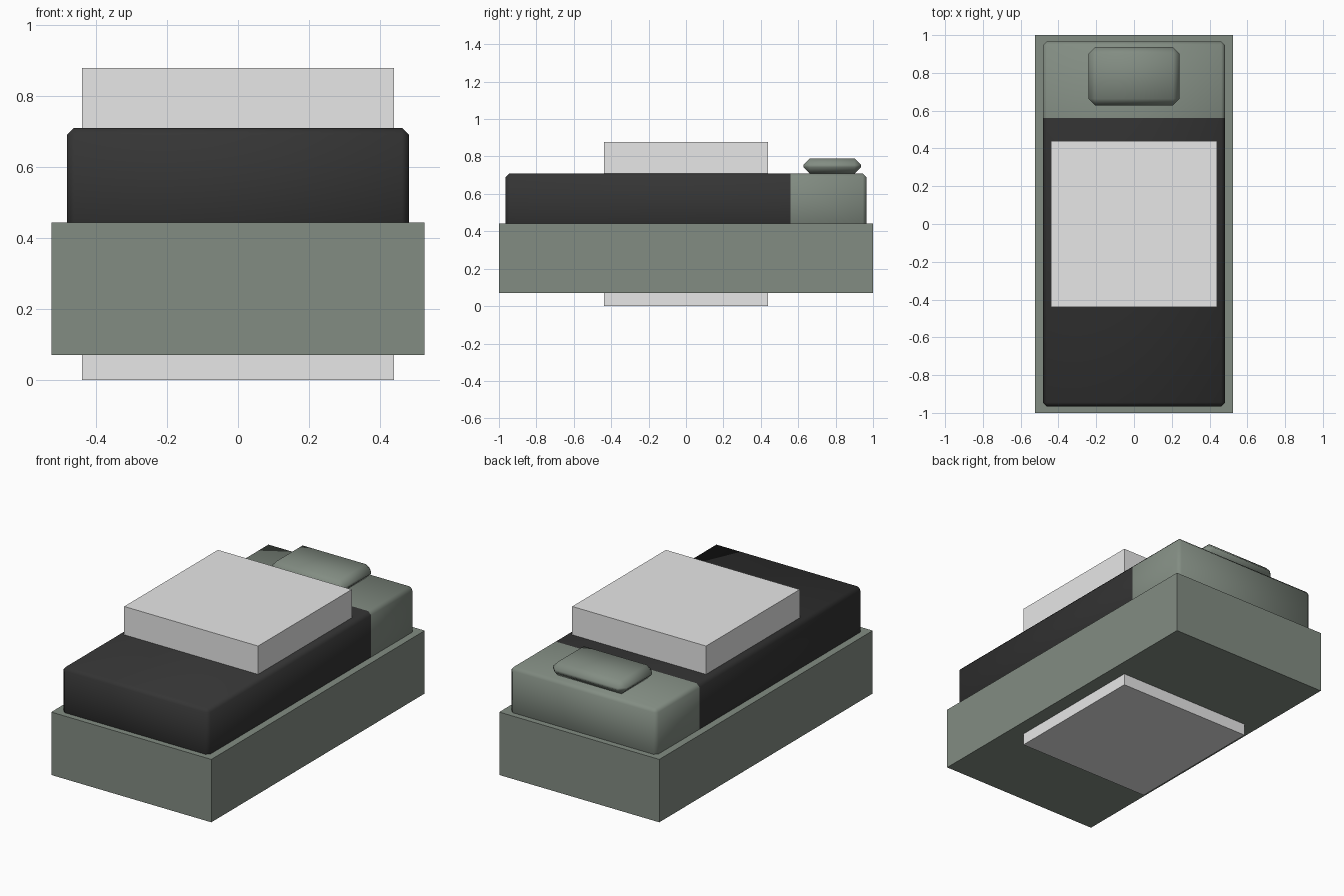
import bpy, bmesh
from mathutils import Vector

if "Cube" in bpy.data.objects:
    bpy.data.objects.remove(bpy.data.objects["Cube"])


def material(name, rgb):
    m = bpy.data.materials.new(name)
    m.diffuse_color = (*rgb, 1)
    m.use_nodes = True
    m.node_tree.nodes["Principled BSDF"].inputs["Base Color"].default_value = m.diffuse_color
    return m


SAGE = material("grey_green", (0.225, 0.265, 0.225))
BLACK = material("charcoal", (0.035, 0.035, 0.035))
GREY = material("light_grey", (0.8, 0.8, 0.8))


def box(name, lo, hi, mats, bevel=0, split_y=None):
    """Box between two corners, optionally chamfered and coloured in two along y."""
    lo, hi = Vector(lo), Vector(hi)
    bm = bmesh.new()
    bmesh.ops.create_cube(bm, size=1)
    for v in bm.verts:
        v.co = (lo + hi) / 2 + v.co * (hi - lo)
    if bevel:
        bmesh.ops.bevel(bm, geom=bm.edges[:], offset=bevel, segments=1,
                        affect='EDGES', profile=0.5)
        for f in bm.faces:
            f.smooth = True
    if split_y is not None:
        bmesh.ops.bisect_plane(bm, geom=bm.verts[:] + bm.edges[:] + bm.faces[:],
                               plane_co=(0, split_y, 0), plane_no=(0, 1, 0))
        for f in bm.faces:
            f.material_index = int(f.calc_center_median().y < split_y)
    bmesh.ops.recalc_face_normals(bm, faces=bm.faces[:])
    me = bpy.data.meshes.new(name)
    bm.to_mesh(me)
    bm.free()
    for m in mats:
        me.materials.append(m)
    ob = bpy.data.objects.new(name, me)
    bpy.context.collection.objects.link(ob)
    return ob


# Bed base
box("bed_base", (-0.525, -1, 0.07), (0.525, 1, 0.443), [SAGE])
# Mattress with the dark blanket covering all but the head end
box("mattress_and_blanket", (-0.482, -0.965, 0.38), (0.482, 0.965, 0.71),
    [SAGE, BLACK], bevel=0.02, split_y=0.56)
# Pillow
box("pillow", (-0.242, 0.628, 0.708), (0.242, 0.936, 0.79), [SAGE], bevel=0.035)
# Plain block passing through the bed
box("centre_block", (-0.439, -0.439, 0), (0.439, 0.439, 0.878), [GREY])
